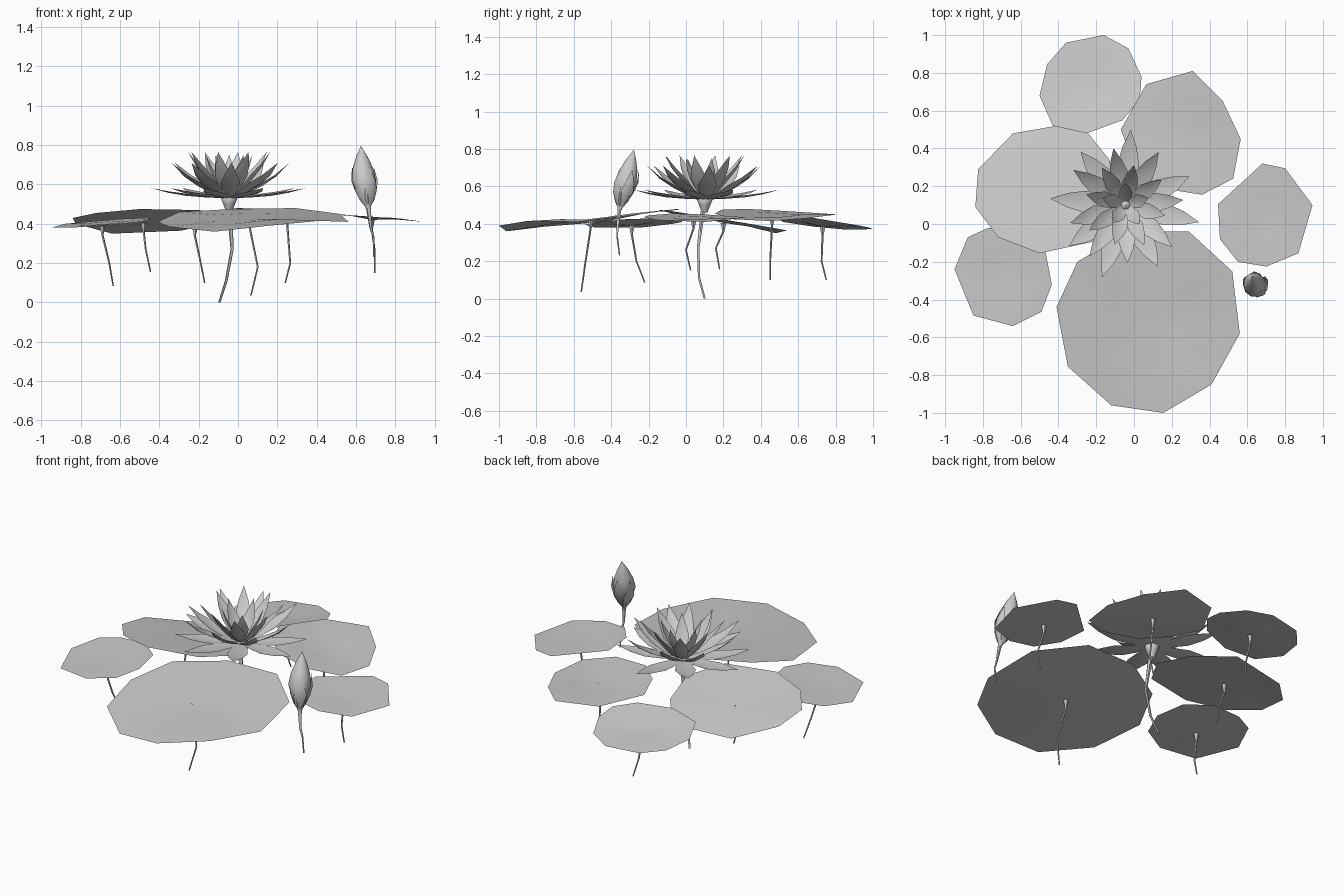
import bpy
import math
from mathutils import Vector, Matrix

if "Cube" in bpy.data.objects:
    bpy.data.objects.remove(bpy.data.objects["Cube"], do_unlink=True)

grey = bpy.data.materials.new("plain_grey")
grey.use_nodes = True
colour = (0.6, 0.6, 0.6, 1)
grey.diffuse_color = colour
grey.node_tree.nodes["Principled BSDF"].inputs["Base Color"].default_value = colour


def make_object(name, verts, faces, angle):
    mesh = bpy.data.meshes.new(name)
    mesh.from_pydata([tuple(v) for v in verts], [], faces)
    mesh.materials.append(grey)
    obj = bpy.data.objects.new(name, mesh)
    bpy.context.collection.objects.link(obj)
    bpy.ops.object.select_all(action="DESELECT")
    obj.select_set(True)
    bpy.context.view_layer.objects.active = obj
    bpy.ops.object.shade_smooth_by_angle(angle=math.radians(angle))


def tube(name, path, radii, sides=6):
    """Loft of horizontal rings along a path that runs downwards."""
    verts, faces = [], []
    for point, r in zip(path, radii):
        for i in range(sides):
            a = math.tau * i / sides
            verts.append(Vector(point) + Vector((math.cos(a), math.sin(a), 0)) * r)
    for k in range(len(path) - 1):
        for i in range(sides):
            j = (i + 1) % sides
            faces.append((k * sides + i, (k + 1) * sides + i,
                          (k + 1) * sides + j, k * sides + j))
    make_object(name, verts, faces, 60)


def lily_pad(name, centre, rim, stem):
    """Gently waved polygon leaf, dipped in the middle, on a bent flaring stem."""
    heart = Vector(centre)
    n = len(rim)
    middle = [heart.lerp(Vector(p), 0.45) + Vector((0, 0, 0.007)) for p in rim]
    verts = [heart] + middle + rim
    faces = []
    for i in range(n):
        j = (i + 1) % n
        faces.append((0, 1 + j, 1 + i))
        faces.append((1 + i, 1 + j, 1 + n + j, 1 + n + i))
    make_object(name, verts, faces, 60)
    path = [heart, heart - Vector((0, 0, 0.045))] + [Vector(p) for p in stem]
    tube(name + "_stem", path, (0.016, 0.006, 0.005, 0.004), 5)


# Lily pads, rims clockwise from above
lily_pad("front_pad", (.06, -.51, .42),
         [(.29, -.04, .48), (.52, -.25, .45), (.56, -.58, .41), (.41, -.85, .415),
          (.155, -1, .39), (-.12, -.96, .36), (-.35, -.755, .385),
          (-.41, -.44, .41), (-.3, -.2, .46), (-.03, -.04, .475)],
         [(.1, -.54, .18), (.065, -.56, .035)])
lily_pad("left_side_pad", (-.48, .2, .405),
         [(-.29, .54, .365), (-.13, .34, .4), (-.08, .1, .44), (-.2, -.09, .47),
          (-.5, -.155, .475), (-.72, -.07, .455), (-.84, .09, .43),
          (-.825, .29, .4), (-.64, .48, .35)],
         [(-.47, .16, .27), (-.445, .18, .155)])
lily_pad("back_pad", (-.22, .73, .385),
         [(-.36, .96, .37), (-.16, 1, .375), (-.03, .93, .39), (.04, .78, .415),
          (.03, .66, .435), (-.06, .55, .44), (-.25, .48, .43),
          (-.43, .52, .41), (-.5, .68, .385), (-.46, .845, .37)],
         [(-.19, .725, .2), (-.17, .75, .1)])
lily_pad("back_right_pad", (.25, .46, .435),
         [(.31, .81, .45), (.47, .65, .43), (.565, .45, .415), (.525, .24, .425),
          (.36, .155, .455), (.14, .19, .475), (0, .32, .48),
          (-.07, .5, .47), (.065, .74, .455)],
         [(.265, .45, .2), (.24, .45, .1)])
lily_pad("front_corner_pad", (-.69, -.29, .39),
         [(-.6, -.03, .425), (-.47, -.14, .43), (-.435, -.32, .425),
          (-.49, -.465, .41), (-.64, -.54, .395), (-.85, -.485, .38),
          (-.95, -.24, .38), (-.88, -.07, .4), (-.77, -.02, .41)],
         [(-.655, -.265, .2), (-.635, -.22, .085)])
lily_pad("small_pad", (.68, .04, .42),
         [(.68, .32, .435), (.8, .295, .43), (.945, .1, .41), (.87, -.155, .42),
          (.7, -.225, .435), (.55, -.2, .445), (.455, -.08, .455), (.445, .105, .45)],
         [(.695, 0, .26), (.695, .025, .15)])


def petal_ring(name, centre, angles, curve, width, rise, fold, lean=(0, 0)):
    """Pointed cupped petals; curve gives (outward, up) along the midrib."""
    verts, faces = [], []
    for index, angle in enumerate(angles):
        turn = Matrix.Rotation(math.radians(angle), 3, "Z")
        start = len(verts)
        size = 1 + 0.04 * (-1) ** index
        for (out, up), w in zip(curve, (.3, .75, 1, .65, 0)):
            shift = Vector((lean[0] * up, lean[1] * up, 0))
            for side in (-1, 0, 1):
                edge = abs(side) * w
                p = Vector((out * size - edge * fold, side * w * width / 2, up + edge * rise))
                verts.append(Vector(centre) + shift + turn @ p)
        for a in (start, start + 1):
            for k in range(0, 9, 3):
                faces.append((a + k, a + k + 3, a + k + 4, a + k + 1))
            faces.append((a + 9, start + 13, a + 10))
    make_object(name, verts, faces, 50)


# Open flower
heart = (-.045, .1, .52)
petal_ring("outer_petals", heart, (86, 24, -13, -62, -108, -144, 175, 130),
           [(.02, .01), (.11, .014), (.21, .022), (.3, .038), (.385, .062)],
           .115, .01, .004)
petal_ring("middle_petals", heart, (58, 102, 146, 198, 235, 272, 318, 5),
           [(.02, .01), (.1, .035), (.18, .075), (.25, .12), (.32, .19)],
           .1, .012, .008)
petal_ring("upper_petals", heart, (35, 78, 122, 165, 215, 255, 295, 345),
           [(.02, .015), (.08, .055), (.13, .11), (.18, .17), (.225, .245)],
           .085, .012, .008)
petal_ring("inner_petals", heart, range(18, 378, 72),
           [(.01, .02), (.045, .06), (.075, .11), (.1, .16), (.12, .23)],
           .075, .01, .008)
tube("flower_heart", [(-.045, .1, z) for z in (.57, .56, .53, .5, .46)],
     (0, .02, .042, .03, .014), 8)
tube("flower_stem", [(-.043, .09, .47), (-.03, .065, .27), (-.06, .07, .11), (-.095, .1, 0)],
     (.014, .008, .007, .006))

# Closed bud on its own stem, wrapped in sepals
tube("bud", [(.625, -.278, .797), (.63, -.295, .74), (.635, -.31, .68), (.64, -.325, .62),
             (.647, -.335, .57), (.657, -.348, .52), (.663, -.355, .47)],
     (0, .03, .053, .062, .048, .024, .01), 10)
petal_ring("bud_sepals", (.659, -.35, .49), range(18, 378, 72),
           [(.016, 0), (.034, .03), (.056, .08), (.068, .13), (.056, .2)],
           .075, 0, .014, (-.12, .23))
tube("bud_stem", [(.663, -.355, .48), (.675, -.367, .38), (.69, -.368, .33), (.69, -.355, .23)],
     (.012, .007, .005, .004))
